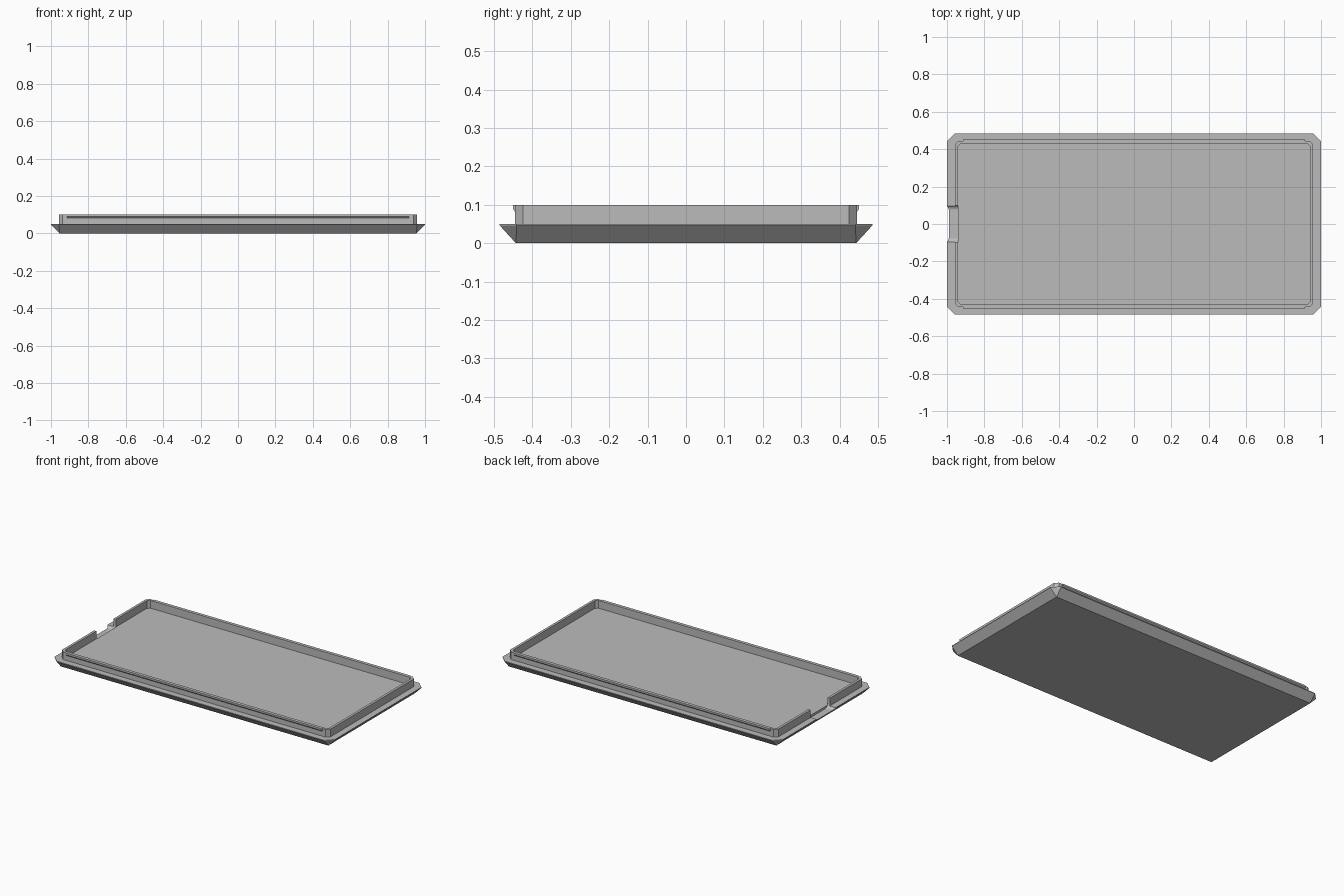
import bpy
import bmesh
import math

cube = bpy.data.objects.get("Cube")
if cube:
    bpy.data.objects.remove(cube, do_unlink=True)

grey = bpy.data.materials.new("light grey plastic")
grey.use_nodes = True
colour = (0.5, 0.5, 0.5, 1)
grey.diffuse_color = colour
grey.node_tree.nodes["Principled BSDF"].inputs["Base Color"].default_value = colour


def finish(name, bm):
    bmesh.ops.recalc_face_normals(bm, faces=bm.faces)
    mesh = bpy.data.meshes.new(name)
    bm.to_mesh(mesh)
    bm.free()
    mesh.materials.append(grey)
    obj = bpy.data.objects.new(name, mesh)
    bpy.context.collection.objects.link(obj)
    return obj


def octagon(x, y, c, z):
    """Rectangle outline with chamfered corners."""
    return [(x, y - c, z), (x - c, y, z), (c - x, y, z), (-x, y - c, z),
            (-x, c - y, z), (c - x, -y, z), (x - c, -y, z), (x, c - y, z)]


def prism(name, profile, axis_start, axis_end):
    """Extrude a (y, z) profile along x."""
    bm = bmesh.new()
    a, b = [[bm.verts.new((x, y, z)) for y, z in profile] for x in (axis_start, axis_end)]
    bm.faces.new(a)
    bm.faces.new(b)
    n = len(a)
    for i in range(n):
        j = (i + 1) % n
        bm.faces.new((a[i], a[j], b[j], b[i]))
    return finish(name, bm)


# Base plate: square-cornered bottom flaring out to a chamfered flange
bm = bmesh.new()
points = [(sx * 0.955, sy * 0.443, 0) for sx in (-1, 1) for sy in (-1, 1)]
points += octagon(1, 0.485, 0.044, 0.046) + octagon(1, 0.485, 0.044, 0.05)
bmesh.ops.convex_hull(bm, input=[bm.verts.new(p) for p in points])
bmesh.ops.dissolve_limit(bm, angle_limit=0.01, verts=bm.verts, edges=bm.edges)
base = finish("base_plate", bm)

# Upright rim wall, sunk slightly into the base
bm = bmesh.new()
loops = [[bm.verts.new(p) for p in octagon(*args)] for args in (
    (0.958, 0.445, 0.02, 0.04), (0.958, 0.445, 0.02, 0.1),
    (0.942, 0.43, 0.015, 0.1), (0.942, 0.43, 0.015, 0.04))]
for k in range(4):
    a, b = loops[k], loops[(k + 1) % 4]
    for i in range(8):
        j = (i + 1) % 8
        bm.faces.new((a[i], a[j], b[j], b[i]))
rim = finish("rim_wall", bm)

# Snap ridges along the long sides
for name, s in (("front_snap_ridge", -1), ("back_snap_ridge", 1)):
    profile = [(0.44, 0.1), (0.451, 0.1), (0.451, 0.089), (0.445, 0.082), (0.44, 0.082)]
    prism(name, [(s * y, z) for y, z in profile], -0.915, 0.915)

# Round-bottomed cable notch in the right-hand short side
radius, half, floor = 0.025, 0.1, 0.036
profile = [(half, 0.2)]
for s in (1, -1):
    arc = []
    for i in range(7):
        t = math.pi / 2 * i / 6
        arc.append((s * (half - radius + radius * math.cos(t)),
                    floor + radius - radius * math.sin(t)))
    profile += arc if s == 1 else arc[::-1]
profile.append((-half, 0.2))
cutter = prism("notch_cutter", profile, -1.1, -0.941)
cutter.hide_render = True
cutter.hide_viewport = True
cutter.display_type = 'WIRE'
for obj in (base, rim):
    mod = obj.modifiers.new("cable_notch", 'BOOLEAN')
    mod.operation = 'DIFFERENCE'
    mod.solver = 'EXACT'
    mod.object = cutter
